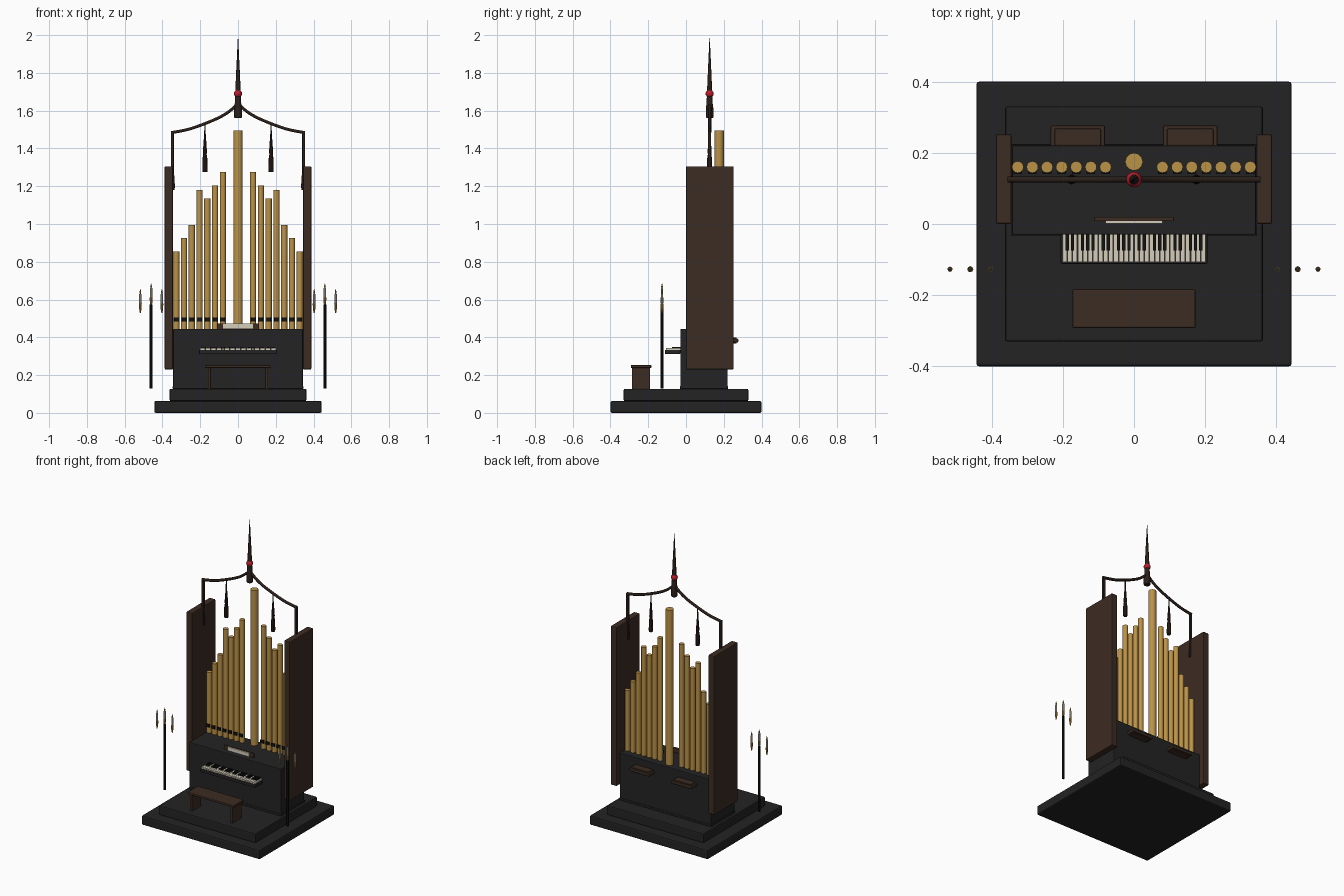
import bpy, math
from mathutils import Vector

if "Cube" in bpy.data.objects:
    bpy.data.objects.remove(bpy.data.objects["Cube"])


def mat(name, r, g, b):
    m = bpy.data.materials.new(name)
    m.diffuse_color = (r, g, b, 1)
    m.use_nodes = True
    m.node_tree.nodes["Principled BSDF"].inputs["Base Color"].default_value = m.diffuse_color
    return m


BLACK = mat("charcoal", .017, .017, .018)
BROWN = mat("walnut", .046, .025, .016)
DARK = mat("dark_wood", .024, .014, .010)
GOLD = mat("pipe_gold", .50, .29, .065)
IVORY = mat("ivory", .66, .61, .50)
JET = mat("jet", .006, .006, .007)
RED = mat("ruby", .50, .012, .025)
FLAME = mat("candle_brass", .45, .26, .06)


def finish(o, name, m):
    o.name = name
    o.data.materials.append(m)
    return o


# Box given by its min and max corners, with optional bevel
def box(name, lo, hi, m, bevel=0):
    bpy.ops.mesh.primitive_cube_add(size=1, location=[(a + b) / 2 for a, b in zip(lo, hi)])
    o = bpy.context.object
    o.scale = [b - a for a, b in zip(lo, hi)]
    bpy.ops.object.transform_apply(location=False, rotation=False, scale=True)
    if bevel:
        b = o.modifiers.new("bevel", 'BEVEL')
        b.width, b.segments = bevel, 2
    return finish(o, name, m)


# Turned part: (radius, height) profile around a vertical axis
def lathe(name, x, y, prof, m, n=12):
    verts, faces = [], []
    for r, z in prof:
        for i in range(n):
            a = 2 * math.pi * i / n
            verts.append((x + r * math.cos(a), y + r * math.sin(a), z))
    for j in range(len(prof) - 1):
        for i in range(n):
            k = (i + 1) % n
            faces.append((j * n + i, j * n + k, j * n + n + k, j * n + n + i))
    faces.append(list(range(n))[::-1])
    faces.append([(len(prof) - 1) * n + i for i in range(n)])
    me = bpy.data.meshes.new(name)
    me.from_pydata(verts, [], faces)
    o = bpy.data.objects.new(name, me)
    bpy.context.collection.objects.link(o)
    bpy.ops.object.select_all(action='DESELECT')
    o.select_set(True)
    bpy.context.view_layer.objects.active = o
    bpy.ops.object.shade_smooth_by_angle(angle=math.radians(40))
    return finish(o, name, m)


# Stepped platform and console
box("lower_step", (-.443, -.4, 0), (.443, .4, .063), BLACK, .008)
box("upper_step", (-.362, -.33, .063), (.362, .33, .127), BLACK, .006)
box("console", (-.343, -.03, .127), (.343, .22, .445), BLACK, .004)
box("console_plinth", (-.346, -.033, .127), (.346, .223, .142), BLACK, .003)

# Keyboard
box("key_shelf", (-.206, -.112, .312), (.206, -.03, .334), BLACK, .003)
pitch = .404 / 28
for i in range(28):
    x = -.202 + i * pitch
    box("white_key", (x + .0008, -.107, .33), (x + pitch - .0008, -.03, .343), IVORY)
    if i % 7 in (0, 1, 3, 4, 5):
        box("black_key", (x + pitch - .0045, -.074, .338), (x + pitch + .0045, -.03, .35), JET)

# Music rest with sheet
box("music_rest", (-.112, .008, .443), (.112, .02, .474), BROWN, .002)
box("music_sheet", (-.08, .001, .447), (.08, .008, .472), IVORY)

# Bench
box("bench_seat", (-.173, -.292, .238), (.173, -.183, .253), BROWN, .004)
for s in (-1, 1):
    box("bench_leg", (s * .152 - .008, -.286, .127), (s * .152 + .008, -.19, .238), BROWN, .002)

# Pipes, mirrored about the tall centre pipe
lathe("centre_pipe", 0, .175, [(.025, .44), (.025, 1.495)], GOLD)
heights = (1.275, 1.205, 1.135, 1.18, .995, .925, .855)
for i, h in enumerate(heights):
    for s in (-1, 1):
        x = s * (.08 + i * .0411)
        lathe("pipe", x, .16, [(.0165, .44), (.0165, h)], GOLD)
        box("pipe_mouth", (x - .012, .14, .485), (x + .012, .15, .506), JET)

for s in (-1, 1):
    # Side panels and rear ledges
    box("side_panel", (s * .366 - .022, 0, .23), (s * .366 + .022, .252, 1.305), BROWN, .005)
    box("rear_ledge", (s * .158 - .077, .215, .373), (s * .158 + .077, .277, .393), BROWN, .005)
    box("rear_ledge_trim", (s * .158 - .065, .22, .368), (s * .158 + .065, .268, .4), BROWN, .003)

    # Canopy posts with drop finials
    box("canopy_post", (s * .348 - .008, .117, 1.27), (s * .348 + .008, .133, 1.485), DARK, .002)
    lathe("post_finial", s * .345, .125, [(.009, 1.18), (.011, 1.2), (.006, 1.28), (.006, 1.3)], DARK, 8)

    # Swooping canopy arm
    cu = bpy.data.curves.new("canopy_arm", 'CURVE')
    cu.dimensions, cu.bevel_depth, cu.bevel_resolution = '3D', .009, 1
    cu.use_fill_caps = True
    sp = cu.splines.new('NURBS')
    pts = [(.355, 1.484), (.28, 1.494), (.19, 1.525), (.1, 1.562), (.04, 1.598), (0, 1.637)]
    sp.points.add(len(pts) - 1)
    for p, (x, z) in zip(sp.points, pts):
        p.co = (s * x, .125, z, 1)
    sp.use_endpoint_u = True
    sp.order_u = 3
    sp.resolution_u = 4
    arm = bpy.data.objects.new("canopy_arm", cu)
    bpy.context.collection.objects.link(arm)
    cu.materials.append(DARK)

    # Hanging pendants
    lathe("pendant", s * .175, .125, [(.012, 1.275), (.014, 1.285), (.013, 1.345), (.009, 1.37),
                                      (.011, 1.38), (.004, 1.48), (.003, 1.53)], DARK, 8)

    # Candle stands with three candles each
    lathe("candle_pole", s * .46, -.127, [(.0085, .13), (.0085, .575)], JET, 8)
    for dx, z in ((-.057, .53), (0, .56), (.057, .53)):
        x = s * .46 + dx
        lathe("candle_cup", x, -.127, [(.003, z), (.007, z + .025), (.0075, z + .05)], FLAME, 8)
        lathe("candle", x, -.127, [(.0065, z + .05), (.0065, z + .1)], IVORY, 8)
        lathe("candle_flame", x, -.127, [(.002, z + .1), (.005, z + .107), (.001, z + .125)], FLAME, 8)

# Central spire with jewel
lathe("spire", 0, .125, [(.016, 1.56), (.021, 1.565), (.021, 1.61), (.017, 1.64), (.015, 1.69),
                         (.01, 1.8), (.001, 1.985)], DARK, 10)
lathe("spire_jewel", 0, .125, [(.014, 1.674), (.02, 1.682), (.022, 1.69), (.02, 1.698), (.014, 1.706)], RED, 16)
